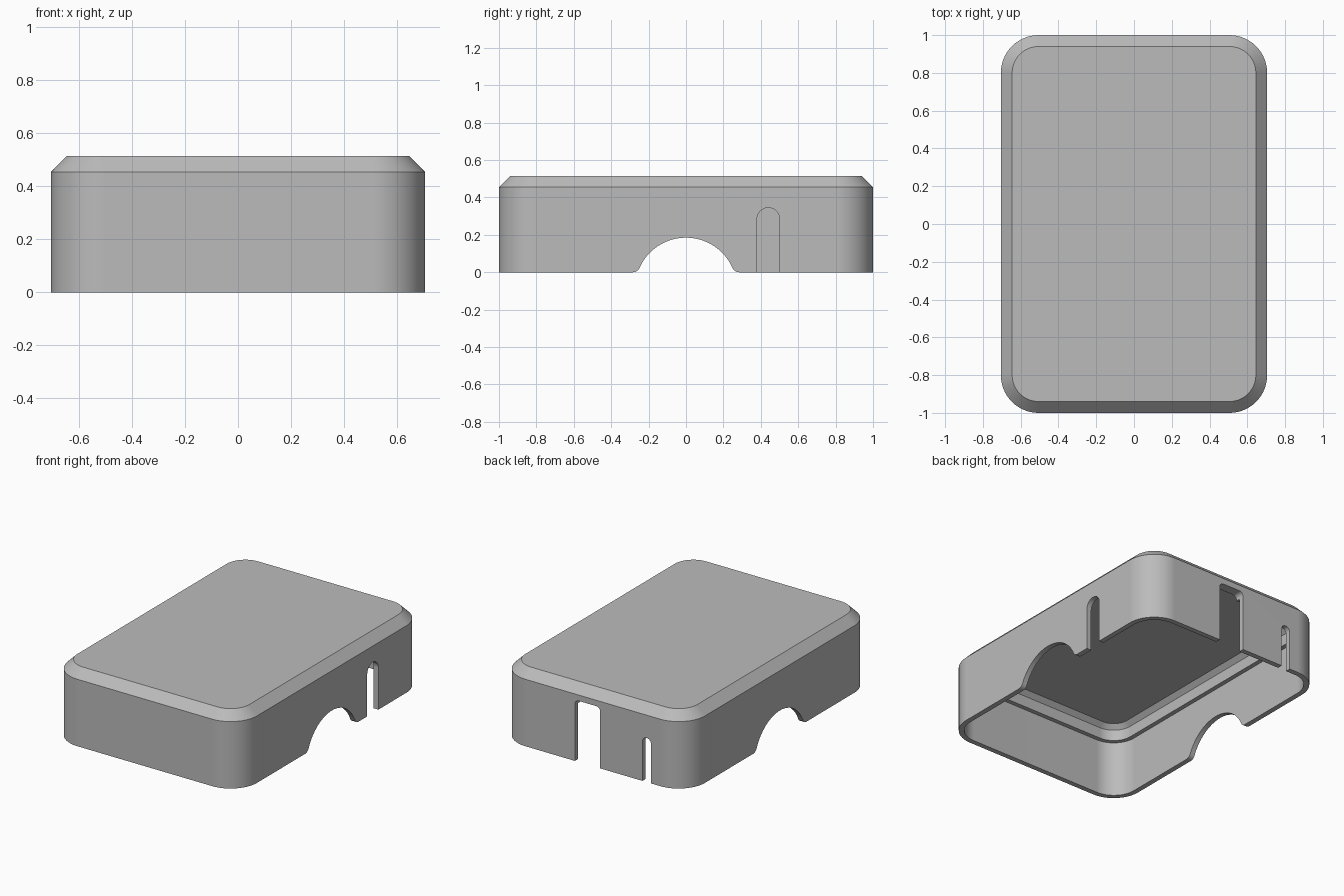
import bpy, bmesh
from math import sin, cos, pi, atan2, hypot, radians
from mathutils import Vector

if "Cube" in bpy.data.objects:
    bpy.data.objects.remove(bpy.data.objects["Cube"], do_unlink=True)

HALF_X, HALF_Y, HEIGHT = 0.705, 1.0, 0.515
RADIUS, CHAMFER, WALL = 0.2, 0.06, 0.035
STEPS = 16

grey = bpy.data.materials.new("plain grey")
grey.use_nodes = True
grey.diffuse_color = (0.5, 0.5, 0.5, 1)
grey.node_tree.nodes["Principled BSDF"].inputs["Base Color"].default_value = (0.5, 0.5, 0.5, 1)


def make_object(name, bm):
    bmesh.ops.recalc_face_normals(bm, faces=bm.faces)
    mesh = bpy.data.meshes.new(name)
    bm.to_mesh(mesh)
    bm.free()
    mesh.materials.append(grey)
    obj = bpy.data.objects.new(name, mesh)
    bpy.context.collection.objects.link(obj)
    return obj


def arc(cx, cy, r, start, end, steps=STEPS):
    angles = [start + (end - start) * i / steps for i in range(steps + 1)]
    return [(cx + r * cos(a), cy + r * sin(a)) for a in angles]


def rounded_ring(bm, inset, z):
    """Rounded rectangle loop, inset from the outer outline."""
    points = []
    for i, (sx, sy) in enumerate([(1, 1), (-1, 1), (-1, -1), (1, -1)]):
        points += arc(sx * (HALF_X - RADIUS), sy * (HALF_Y - RADIUS),
                      RADIUS - inset, i * pi / 2, (i + 1) * pi / 2)
    return [bm.verts.new((x, y, z)) for x, y in points]


def prism(name, profile, origin, across, depth):
    """Extrude a (across, up) profile along a horizontal direction."""
    bm = bmesh.new()
    verts = [bm.verts.new(Vector(origin) + Vector(across) * u + Vector((0, 0, v)))
             for u, v in profile]
    face = bm.faces.new(verts)
    out = bmesh.ops.extrude_face_region(bm, geom=[face])["geom"]
    bmesh.ops.translate(bm, vec=depth, verts=[g for g in out if isinstance(g, bmesh.types.BMVert)])
    return make_object(name, bm)


def slot_profile(width, top, r):
    w = width / 2
    return ([(w, -0.1)] + arc(w - r, top - r, r, 0, pi / 2, 8)
            + arc(r - w, top - r, r, pi / 2, pi, 8)[(1 if r == w else 0):] + [(-w, -0.1)])


# Hollow cover: outer skin, chamfered lid, then inner ceiling, step and wall
bm = bmesh.new()
section = [(0, 0), (0, HEIGHT - CHAMFER), (CHAMFER, HEIGHT),
           (0.095, 0.485), (0.065, 0.455), (0.065, 0.38), (WALL, 0.38), (WALL, 0)]
rings = [rounded_ring(bm, inset, z) for inset, z in section]
count = len(rings[0])
for k, lower in enumerate(rings):
    if k == 2:      # lid top and ceiling are closed faces
        bm.faces.new(rings[2])
        bm.faces.new(rings[3])
        continue
    upper = rings[(k + 1) % len(rings)]
    for i in range(count):
        j = (i + 1) % count
        bm.faces.new((lower[i], lower[j], upper[j], upper[i]))
# The top and ceiling separate the skins; the rim joins them into one solid
cover = make_object("cover", bm)

# Arch through both long sides, with rounded feet
arch_z, arch_r, foot_r = -0.087, 0.272, 0.04
foot_x = ((arch_r + foot_r) ** 2 - (foot_r - arch_z) ** 2) ** 0.5
lean = atan2(foot_r - arch_z, foot_x)
arch = ([(foot_x, -0.1)] + arc(foot_x, foot_r, foot_r, -pi / 2, lean - pi, 8)
        + arc(0, arch_z, arch_r, lean, pi - lean, 32)[1:-1]
        + arc(-foot_x, foot_r, foot_r, -lean, -pi / 2, 8) + [(-foot_x, -0.1)])

cutters = [
    prism("arch_cutter", arch, (-1, 0, 0), (0, 1, 0), (2, 0, 0)),
    prism("side_slot_cutter", slot_profile(0.12, 0.345, 0.06), (0.6, 0.44, 0), (0, 1, 0), (0.3, 0, 0)),
    prism("wide_back_slot_cutter", slot_profile(0.19, 0.415, 0.03), (0.04, 0.9, 0), (1, 0, 0), (0, 0.3, 0)),
    prism("narrow_back_slot_cutter", slot_profile(0.065, 0.3, 0.0325), (-0.405, 0.9, 0), (1, 0, 0), (0, 0.3, 0)),
]

bpy.ops.object.select_all(action='DESELECT')
bpy.context.view_layer.objects.active = cover
cover.select_set(True)
for cutter in cutters:
    mod = cover.modifiers.new(cutter.name, 'BOOLEAN')
    mod.operation = 'DIFFERENCE'
    mod.solver = 'EXACT'
    mod.object = cutter
    bpy.ops.object.modifier_apply(modifier=mod.name)
    bpy.data.objects.remove(cutter, do_unlink=True)

# Smooth round corners, crisp chamfer and slot edges
bpy.ops.object.shade_smooth_by_angle(angle=radians(30))
normals = cover.modifiers.new("even_normals", 'WEIGHTED_NORMAL')
normals.keep_sharp = True
